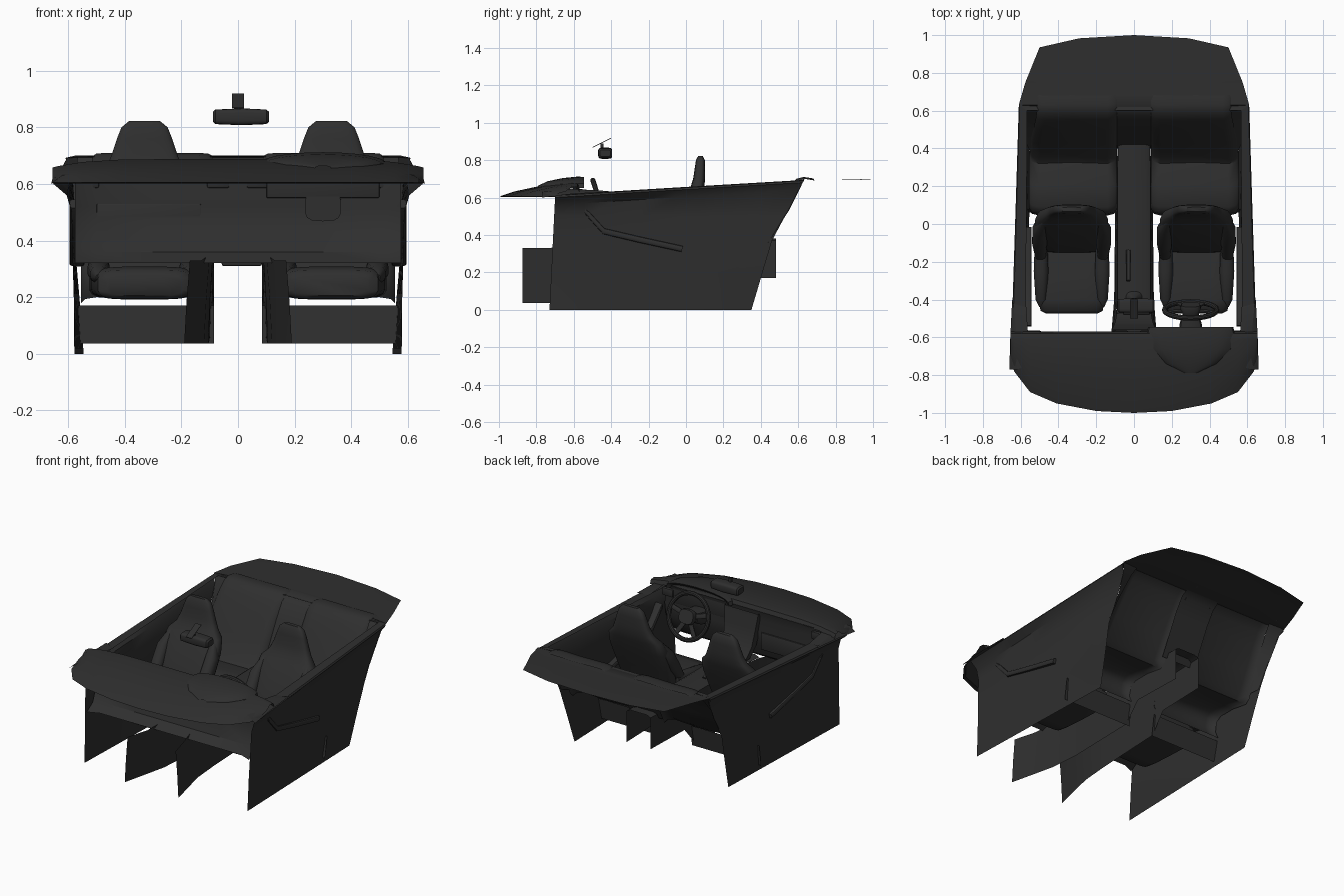
import bpy, bmesh, math
from mathutils import Vector, Matrix

if "Cube" in bpy.data.objects:
    bpy.data.objects.remove(bpy.data.objects["Cube"])

trim = bpy.data.materials.new("charcoal trim")
trim.diffuse_color = (0.028, 0.028, 0.028, 1)
trim.use_nodes = True
trim.node_tree.nodes["Principled BSDF"].inputs["Base Color"].default_value = trim.diffuse_color


def finish(name, bm, angle=35):
    bmesh.ops.recalc_face_normals(bm, faces=bm.faces[:])
    me = bpy.data.meshes.new(name)
    bm.to_mesh(me)
    bm.free()
    ob = bpy.data.objects.new(name, me)
    bpy.context.collection.objects.link(ob)
    me.materials.append(trim)
    bpy.ops.object.select_all(action='DESELECT')
    ob.select_set(True)
    bpy.context.view_layer.objects.active = ob
    bpy.ops.object.shade_smooth_by_angle(angle=math.radians(angle))
    return ob


def loft(name, rows, closed=False, caps=False, flip=1, angle=35):
    """Skin rows of points; flip=-1 mirrors across x."""
    bm = bmesh.new()
    vs = [[bm.verts.new((p[0] * flip, p[1], p[2])) for p in r] for r in rows]
    n = len(rows[0])
    for a, b in zip(vs, vs[1:]):
        for i in range(n if closed else n - 1):
            j = (i + 1) % n
            bm.faces.new((a[i], a[j], b[j], b[i]))
    if caps:
        bm.faces.new(vs[0])
        bm.faces.new(vs[-1])
    return finish(name, bm, angle)


def box(name, lo, hi, bevel=0.0, rot=0):
    bm = bmesh.new()
    bmesh.ops.create_cube(bm, size=1)
    lo, hi = Vector(lo), Vector(hi)
    s, c = hi - lo, (hi + lo) / 2
    bmesh.ops.scale(bm, vec=s, verts=bm.verts)
    if bevel:
        bmesh.ops.bevel(bm, geom=bm.edges[:], offset=bevel, segments=2, affect='EDGES', profile=0.5)
    bmesh.ops.transform(bm, matrix=Matrix.Translation(c) @ Matrix.Rotation(rot, 4, 'X'), verts=bm.verts)
    return finish(name, bm)


def ring(c, u, v, n=20, p=0.5):
    """Rounded rectangle around c with half axes u and v."""
    out = []
    for i in range(n):
        a = 2 * math.pi * (i + .5) / n
        s, t = math.cos(a), math.sin(a)
        s, t = math.copysign(abs(s) ** p, s), math.copysign(abs(t) ** p, t)
        out.append(Vector(c) + Vector(u) * s + Vector(v) * t)
    return out


SIDES = (("left", -1), ("right", 1))

for side, f in SIDES:
    # door and rear side panel: one sheet flaring out at the belt line
    rows = []
    for i in range(9):
        t = i / 8
        belt = .61 + .08 * t
        row = []
        for z, xf, xr in ((0, .578, .545), (.2, .58, .56), (.37, .585, .575), (.5, .588, .575),
                          (belt - .05, .605, .585), (belt - .01, .652, .61), (belt, .645, .605), (belt + .004, .575, .565)):
            y0 = -.73 + .03 * min(z / .6, 1)
            y1 = .35 + .11 * min(z / .37, 1) + .17 * min(1, max(0, (z - .37) / .32))
            row.append((xf + (xr - xf) * t, y0 + (y1 - y0) * t, z))
        rows.append(row)
    loft(side + "_door_panel", rows, flip=f)
    # slanting armrest and door pull
    path = ((-.54, .53), (-.44, .42), (-.25, .375), (-.02, .325))
    loft(side + "_armrest", [ring((.568, y, z), (.027, 0, 0), (0, .004, .016), 12) for y, z in path], True, True, f)
    # belt corner at the dashboard end
    loft(side + "_corner_trim", [[(.66, -.77, .60), (.655, -.6, .62), (.645, -.4, .63)],
                                 [(.62, -.77, .63), (.62, -.6, .645), (.64, -.42, .635)],
                                 [(.56, -.75, .635), (.56, -.6, .65), (.57, -.44, .63)]], flip=f)
    # rear quarter trim between door and rear seat
    loft(side + "_quarter_trim", [[(.545, .37, .34), (.575, .44, .36)], [(.53, .49, .53), (.578, .55, .53)],
                                  [(.51, .585, .66), (.59, .61, .65)], [(.50, .63, .70), (.61, .63, .692)]], flip=f)

    # front seat: cushion
    cx = .33
    data = ((-.475, .24, .135, .035), (-.46, .245, .165, .052), (-.40, .25, .178, .058),
            (-.28, .25, .19, .055), (-.12, .245, .195, .05), (-.05, .25, .17, .04))
    loft(side + "_front_seat_cushion", [ring((cx, y, z), (w, 0, 0), (0, 0, h), 20, .45) for y, z, w, h in data], True, True, f, 50)
    for e in (-1, 1):
        b = ((-.44, .27, .01), (-.40, .28, .03), (-.25, .295, .04), (-.12, .32, .035))
        loft(side + "_cushion_bolster", [ring((cx + e * .162, y, z), (r, 0, 0), (0, 0, r), 12, .8) for y, z, r in b], True, True, f, 50)
        b = ((-.16, .33, .165, .03), (-.09, .42, .17, .04), (-.03, .52, .17, .038), (.03, .62, .145, .012))
        loft(side + "_back_bolster", [ring((cx + e * x, y, z), (r, 0, 0), (0, r * 1.1, -.3 * r), 12, .8) for y, z, x, r in b], True, True, f, 50)
    # front seat: backrest running into the headrest
    data = ((-.12, .22, .15, .04), (-.10, .30, .18, .05), (-.05, .42, .19, .052), (.005, .54, .195, .05),
            (.04, .61, .18, .045), (.06, .65, .14, .038), (.07, .70, .118, .032), (.075, .76, .098, .028),
            (.077, .80, .082, .024), (.077, .822, .055, .012))
    loft(side + "_front_seat_back", [ring((cx, y, z), (w, 0, 0), (0, d, -.25 * d if z < .6 else 0), 20, .55) for y, z, w, d in data], True, True, f, 50)

    # rear seat: cushion and back as one upholstered shell
    prof = ((.07, .20), (.045, .25), (.055, .31), (.09, .335), (.2, .335), (.32, .315), (.35, .34),
            (.42, .46), (.50, .59), (.55, .66), (.59, .70), (.63, .71), (.68, .702))
    rows = []
    for x, d in ((.09, .05), (.105, .015), (.14, 0), (.33, .01), (.50, 0), (.54, .015), (.555, .05)):
        row = []
        for y, z in prof:
            k = max(0, (z - .4) / .3)
            row.append((x - .04 * k * max(0, (x - .33) / .22), y + d * .6 * (1 - .7 * k), z - d * .45 * (1 - .5 * k)))
        rows.append(row)
    loft(side + "_rear_seat", rows, flip=f, angle=45)
    # heel board under the rear seat
    loft(side + "_heel_board", [[(.085, .08, .17), (.085, .06, .036)], [(.575, .08, .17), (.575, .06, .036)]], flip=f)

    # tunnel side, splayed at the footwell
    rows = []
    for y, xt, xb, zt, zb in ((-.875, .17, .19, .33, .036), (-.73, .13, .155, .33, .036), (-.58, .10, .12, .35, .036),
                              (-.40, .088, .105, .36, .036), (.05, .088, .10, .36, .05), (.15, .087, .095, .365, .17), (.48, .085, .085, .37, .17)):
        rows.append([(xt, y, zt), (.4 * xt + .6 * xb, y, .5 * (zt + zb)), (xb, y, zb)])
    loft(side + "_tunnel_side", rows, flip=f)

# tunnel top and rear centre back
loft("tunnel_top", [[(-w, y, z), (-w * .7, y, z + .012), (w * .7, y, z + .012), (w, y, z)]
                    for y, w, z in ((-.60, .10, .35), (-.40, .088, .36), (.05, .088, .36), (.48, .085, .37))])
loft("rear_centre_back", [[(-.12, y, z), (.12, y, z)] for y, z in ((.40, .34), (.52, .58), (.575, .665), (.62, .695), (.68, .698))])

# parcel shelf
loft("parcel_shelf", [[(s * w, y, z) for s in (-1, -.58, 0, .58, 1)] for w, y, z in ((.565, .60, .697), (.61, .63, .692), (.575, .75, .70))]
     + [[(-.5, .935, .695), (-.29, .983, .697), (0, 1.0, .70), (.29, .983, .697), (.5, .935, .695)]])

# dashboard top: swept front edge, rolled rear edge
half = ((0, -1.0), (.2, -.99), (.41, -.95), (.55, -.89), (.635, -.78), (.655, -.70))
outline = [(-x, y) for x, y in reversed(half[1:])] + list(half)
rows = []
for x, yf in outline:
    drop = .03 * (abs(x) / .655) ** 6
    rows.append([(x, yf + .1 * (-.6 - yf), .602), (x, yf, .605), (x, yf * .8 - .6 * .2, .632 - drop * .3),
                 (x, yf * .45 - .6 * .55, .662 - drop), (x, -.61, .688 - drop), (x, -.58, .685 - drop), (x, -.57, .66 - drop)])
loft("dashboard_top", rows)
# dashboard face
rows = []
for x in (-.575, -.5, -.3, -.1, .1, .3, .5, .575):
    e = .03 * (abs(x) > .55)
    rows.append([(x, y - e, z) for y, z in ((-.57, .66), (-.585, .60), (-.575, .52), (-.585, .45), (-.62, .36), (-.68, .32))])
loft("dashboard_face", rows)
box("glovebox_lid", (-.50, -.58, .42), (-.13, -.568, .53), .005)
for x in (-.53, -.07, .07, .53):
    box("air_vent", (x - .04, -.59, .585), (x + .04, -.565, .635), .008)

# instrument binnacle hood
rows = []
for y, w, h in ((-.79, .03, .012), (-.74, .14, .035), (-.66, .22, .052), (-.58, .235, .06), (-.545, .225, .058), (-.56, .20, .04)):
    rows.append([(.30 - w * math.cos(math.pi * i / 12), y, .652 + h * math.sin(math.pi * i / 12) ** .7) for i in range(13)])
loft("instrument_hood", rows)
box("instrument_panel", (.10, -.60, .55), (.50, -.575, .68), .006)

# centre stack and console
loft("centre_stack", [[(-w, y - .05, z), (-w, y, z), (w, y, z), (w, y - .05, z)]
                      for y, z, w in ((-.56, .645, .12), (-.545, .55, .11), (-.52, .44, .10), (-.47, .37, .09))])
box("console_box", (-.058, -.48, .31), (.085, -.42, .40), .008)
loft("gear_gaiter", [ring((.0, y, z), (w, 0, 0), (0, w, 0), 12, .7) for y, z, w in ((-.40, .37, .045), (-.40, .41, .02), (-.405, .45, .01), (-.41, .455, .02), (-.41, .49, .018))], True, True)
loft("handbrake", [ring((-.03, y, z), (.012, 0, 0), (0, .004, .012), 10, .8) for y, z in ((-.14, .37), (-.2, .395), (-.3, .42))], True, True)

# steering column and wheel, top leaning away from the driver
tilt = Matrix.Translation((.30, -.455, .56)) @ Matrix.Rotation(math.radians(108), 4, 'X')
loft("steering_column", [ring((.30, y, z), (w, 0, 0), (0, 0, w * .8), 14, .6) for y, z, w in ((-.60, .52, .065), (-.53, .535, .06), (-.48, .55, .045))], True, True)
R = .138
rim = [[tilt @ Vector(((R + .014 * math.cos(b)) * math.cos(a), (R + .014 * math.cos(b)) * math.sin(a), .014 * math.sin(b)))
        for b in [math.tau * j / 10 for j in range(10)]] for a in [math.tau * i / 36 for i in range(37)]]
loft("steering_rim", rim, True)
m = tilt.to_3x3()
loft("steering_hub", [ring(tilt @ Vector((0, 0, z)), m @ Vector((w, 0, 0)), m @ Vector((0, w * .85, 0)), 16, .7)
                      for z, w in ((-.03, .05), (-.01, .055), (.03, .04))], True, True)
for a in (15, 165, 240, 300):
    d = Vector((math.cos(math.radians(a)), math.sin(math.radians(a)), 0))
    s = Vector((-d.y, d.x, 0)) * .015
    loft("steering_spoke", [ring(tilt @ (d * r), m @ s, m @ Vector((0, 0, .006)), 8) for r in (.04, R)], True, True)

# rear-view mirror and mount
loft("mirror", [ring((x, -.432, .837), (0, d, 0), (0, 0, h), 16, .45)
                for x, d, h in ((-.088, .028, .018), (-.08, .036, .026), (.015, .038, .03), (.1, .036, .026), (.109, .028, .018))], True, True)
loft("mirror_mount", [ring((0, y, z), (.021, 0, 0), (0, 0, .002), 8, .3) for y, z in ((-.50, .868), (-.40, .918))], True, True)
box("mirror_stalk", (-.008, -.458, .85), (.01, -.442, .89))
